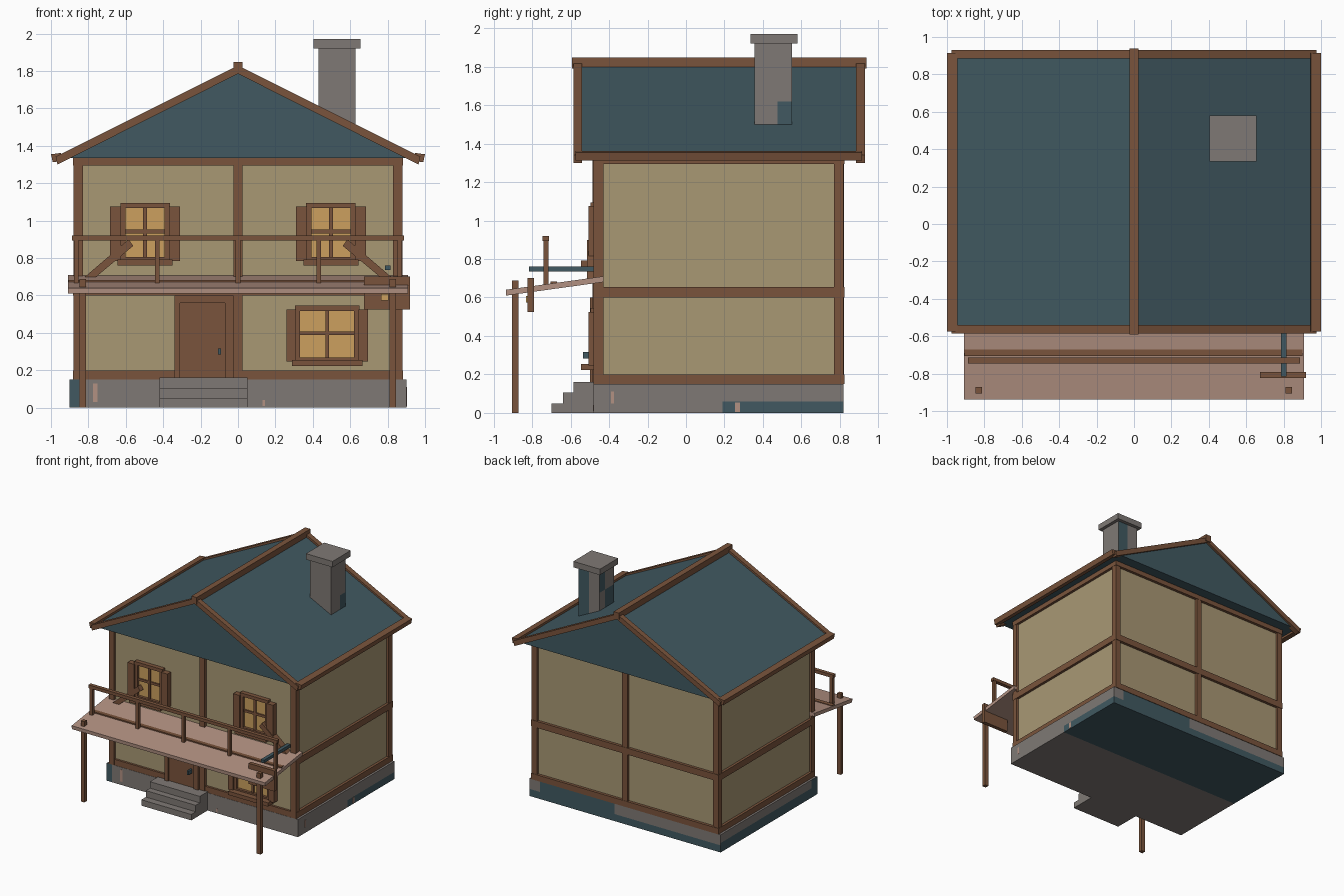
import bpy, bmesh, math
from mathutils import Vector, Matrix

if "Cube" in bpy.data.objects:
    bpy.data.objects.remove(bpy.data.objects["Cube"])


def material(name, rgb):
    m = bpy.data.materials.new(name)
    lin = [((c / 255 + 0.055) / 1.055) ** 2.4 for c in rgb]
    m.diffuse_color = (*lin, 1)
    m.use_nodes = True
    m.node_tree.nodes["Principled BSDF"].inputs["Base Color"].default_value = m.diffuse_color
    return m


PLASTER = material("tan plaster", (169, 152, 116))
WOOD = material("brown wood", (122, 84, 60))
SLATE = material("teal slate", (65, 89, 97))
STONE = material("grey stone", (127, 121, 117))
DECK = material("pink planks", (178, 145, 130))
GLASS = material("amber glass", (204, 160, 95))


def finish(name, bm, *mats):
    bmesh.ops.recalc_face_normals(bm, faces=bm.faces)
    me = bpy.data.meshes.new(name)
    bm.to_mesh(me)
    bm.free()
    for m in mats:
        me.materials.append(m)
    ob = bpy.data.objects.new(name, me)
    bpy.context.collection.objects.link(ob)
    return ob


def add_box(bm, x0, x1, y0, y1, z0, z1):
    mat = Matrix.Translation(((x0 + x1) / 2, (y0 + y1) / 2, (z0 + z1) / 2)) \
        @ Matrix.Diagonal((x1 - x0, y1 - y0, z1 - z0, 1))
    bmesh.ops.create_cube(bm, size=1, matrix=mat)


def boxes(name, mat, *dims):
    bm = bmesh.new()
    for d in dims:
        add_box(bm, *d)
    return finish(name, bm, mat)


def prism(name, mat, profile, axis, a, b):
    """Extrude a 2D profile along x (profile is y,z) or y (profile is x,z)."""
    bm = bmesh.new()
    place = (lambda p, t: (t, p[0], p[1])) if axis == "x" else (lambda p, t: (p[0], t, p[1]))
    face = bm.faces.new([bm.verts.new(place(p, a)) for p in profile])
    ext = bmesh.ops.extrude_face_region(bm, geom=[face])
    move = Vector((b - a, 0, 0)) if axis == "x" else Vector((0, b - a, 0))
    bmesh.ops.translate(bm, vec=move, verts=[v for v in ext["geom"] if isinstance(v, bmesh.types.BMVert)])
    return finish(name, bm, mat)


def patched_box(name, dims, cuts, rule):
    """Stone box, cut along planes, with worn teal faces chosen by a rule."""
    bm = bmesh.new()
    add_box(bm, *dims)
    for axis, val in cuts:
        co, no = Vector(), Vector()
        co[axis], no[axis] = val, 1
        bmesh.ops.bisect_plane(bm, geom=bm.verts[:] + bm.edges[:] + bm.faces[:], plane_co=co, plane_no=no)
    bmesh.ops.recalc_face_normals(bm, faces=bm.faces)
    for f in bm.faces:
        f.material_index = int(rule(f.calc_center_median(), f.normal))
    return finish(name, bm, STONE, SLATE)


# Stone foundation with teal worn areas
def base_rule(c, n):
    if n.z < -0.5:
        return c.y > 0.19
    if n.x > 0.5:
        return c.y > 0.19 and c.z < 0.06
    if n.x < -0.5:
        return c.z < 0.08 or c.y < -0.4
    if n.y > 0.5:
        return c.x > 0.1 and c.x < 0.8 or c.z < 0.06
    return n.y < -0.5 and c.x < -0.85


patched_box("foundation", (-0.9, 0.9, -0.48, 0.82, 0, 0.15),
            [(0, -0.85), (0, 0.1), (0, 0.8), (1, -0.4), (1, 0.19), (2, 0.06), (2, 0.08)], base_rule)
boxes("foundation_chips", DECK, (-0.775, -0.75, -0.483, -0.478, 0.03, 0.13),
      (0.13, 0.145, -0.483, -0.478, 0.01, 0.04),
      (0.898, 0.903, -0.39, -0.375, 0.05, 0.11), (0.898, 0.903, 0.255, 0.28, 0.005, 0.055))
prism("front_steps", STONE, [(-0.47, 0), (-0.70, 0), (-0.70, 0.05), (-0.64, 0.05), (-0.64, 0.105),
                             (-0.585, 0.105), (-0.585, 0.16), (-0.47, 0.16)], "x", -0.42, 0.05)

# Walls and timber frame
boxes("walls", PLASTER, (-0.86, 0.86, -0.46, 0.80, 0.15, 1.335))
posts = [(sx - 0.025, sx + 0.025, y, y + 0.05, 0.15, 1.335)
         for sx in (-0.855, 0.855) for y in (-0.48, 0.77)]
boxes("corner_posts", WOOD, *posts)
boxes("middle_posts", WOOD, (-0.025, 0.025, -0.485, -0.44, 0.15, 1.335),
      (-0.025, 0.025, 0.78, 0.822, 0.15, 1.335))
for nm, z0, z1 in (("sill_beams", 0.15, 0.20), ("floor_beams", 0.60, 0.655), ("top_beams", 1.295, 1.335)):
    boxes(nm, WOOD, (-0.882, 0.882, -0.478, -0.43, z0, z1), (-0.882, 0.882, 0.77, 0.824, z0, z1),
          (-0.882, -0.83, -0.43, 0.77, z0, z1), (0.83, 0.882, -0.43, 0.77, z0, z1))

# Roof body and wooden trim
prism("roof", SLATE, [(-0.96, 1.335), (0.96, 1.335), (0, 1.81)], "y", -0.573, 0.913)
for nm, y0 in (("front_bargeboard", -0.585), ("back_bargeboard", 0.885)):
    for side, s in (("left", -1), ("right", 1)):
        prism(f"{nm}_{side}", WOOD, [(0, 1.785), (0, 1.83), (s * 0.975, 1.342), (s * 0.965, 1.30)],
              "y", y0, y0 + 0.045)
prism("ridge_beam", WOOD, [(-0.025, 1.79), (0.025, 1.79), (0.025, 1.848), (-0.025, 1.848)], "y", -0.592, 0.938)
for side, s in (("left", -1), ("right", 1)):
    prism(f"eave_beam_{side}", WOOD, [(s * 0.945, 1.362), (s * 1.0, 1.355), (s * 0.99, 1.312), (s * 0.95, 1.318)],
          "y", -0.575, 0.915)


# Chimney with worn faces
def chimney_rule(c, n):
    if n.x > 0.5:
        return c.y > 0.475 and c.z < 1.62
    if n.y > 0.5:
        return c.x > 0.53
    return n.x < -0.5 and (c.y > 0.475) == (c.z > 1.75)


patched_box("chimney", (0.43, 0.627, 0.355, 0.55, 1.42, 1.93),
            [(0, 0.53), (1, 0.475), (2, 1.62), (2, 1.75)], chimney_rule)
boxes("chimney_cap", STONE, (0.405, 0.655, 0.335, 0.58, 1.92, 1.97))


# Windows with frame, cross bars, sill and shutters
def window(name, cx, w, z0, z1, shut):
    h, m, zm, t = w / 2, 0.028, (z0 + z1) / 2, 0.01
    x0, x1 = cx - h, cx + h
    boxes(name + "_glass", GLASS, (x0 + 0.01, x1 - 0.01, -0.472, -0.455, z0, z1 - 0.01))
    boxes(name + "_frame", WOOD,
          (x0, x0 + m, -0.495, -0.455, z0, z1), (x1 - m, x1, -0.495, -0.455, z0, z1),
          (x0, x1, -0.497, -0.455, z1 - m, z1), (x0, x1, -0.495, -0.455, z0, z0 + 0.015),
          (cx - t, cx + t, -0.485, -0.455, z0, z1), (x0, x1, -0.483, -0.455, zm - t, zm + t))
    boxes(name + "_sill", WOOD, (x0 - 0.015, x1 + 0.015, -0.545, -0.455, z0 - 0.03, z0 + 0.002))
    boxes(name + "_shutters", WOOD, (x0 - shut, x0 + 0.005, -0.508, -0.455, z0 - 0.005, z1 - 0.02),
          (x1 - 0.005, x1 + shut, -0.508, -0.455, z0 - 0.005, z1 - 0.02))


window("upper_left_window", -0.497, 0.265, 0.79, 1.095, 0.055)
window("upper_right_window", 0.497, 0.265, 0.79, 1.095, 0.055)
window("lower_window", 0.477, 0.345, 0.252, 0.545, 0.045)

# Door
boxes("door_frame", WOOD, (-0.34, -0.31, -0.50, -0.455, 0.16, 0.60), (-0.07, -0.025, -0.50, -0.455, 0.16, 0.60),
      (-0.31, -0.07, -0.50, -0.455, 0.56, 0.60))
boxes("door_panel", WOOD, (-0.31, -0.07, -0.485, -0.455, 0.16, 0.56))
boxes("door_handle", SLATE, (-0.107, -0.092, -0.535, -0.48, 0.283, 0.317))

# Sloping balcony deck, posts and railing
prism("balcony_deck", DECK, [(-0.935, 0.61), (-0.43, 0.68), (-0.43, 0.71), (-0.937, 0.64)], "x", -0.91, 0.91)
boxes("balcony_posts", WOOD, (-0.847, -0.813, -0.905, -0.872, 0, 0.687), (0.81, 0.845, -0.905, -0.872, 0, 0.687))
boxes("railing_bottom_strip", WOOD, (-0.905, 0.90, -0.705, -0.67, 0.65, 0.682))
boxes("railing_top", WOOD, (-0.887, 0.887, -0.745, -0.713, 0.893, 0.92))
boxes("railing_balusters", WOOD, *[(x - 0.013, x + 0.013, -0.742, -0.716, 0.65, 0.90)
                                   for x in (-0.865, -0.432, 0, 0.432, 0.865)])
for side, s in (("left", -1), ("right", 1)):
    prism(f"wall_brace_{side}", WOOD, [(s * 0.83, 0.69), (s * 0.77, 0.69), (s * 0.56, 0.865), (s * 0.585, 0.90)],
          "y", -0.515, -0.46)

# Hanging sign on a metal bar
boxes("sign_board", WOOD, (0.675, 0.92, -0.823, -0.79, 0.525, 0.70))
boxes("sign_emblem", GLASS, (0.765, 0.805, -0.832, -0.822, 0.573, 0.607))
boxes("sign_bar", SLATE, (0.785, 0.815, -0.815, -0.45, 0.735, 0.76))
